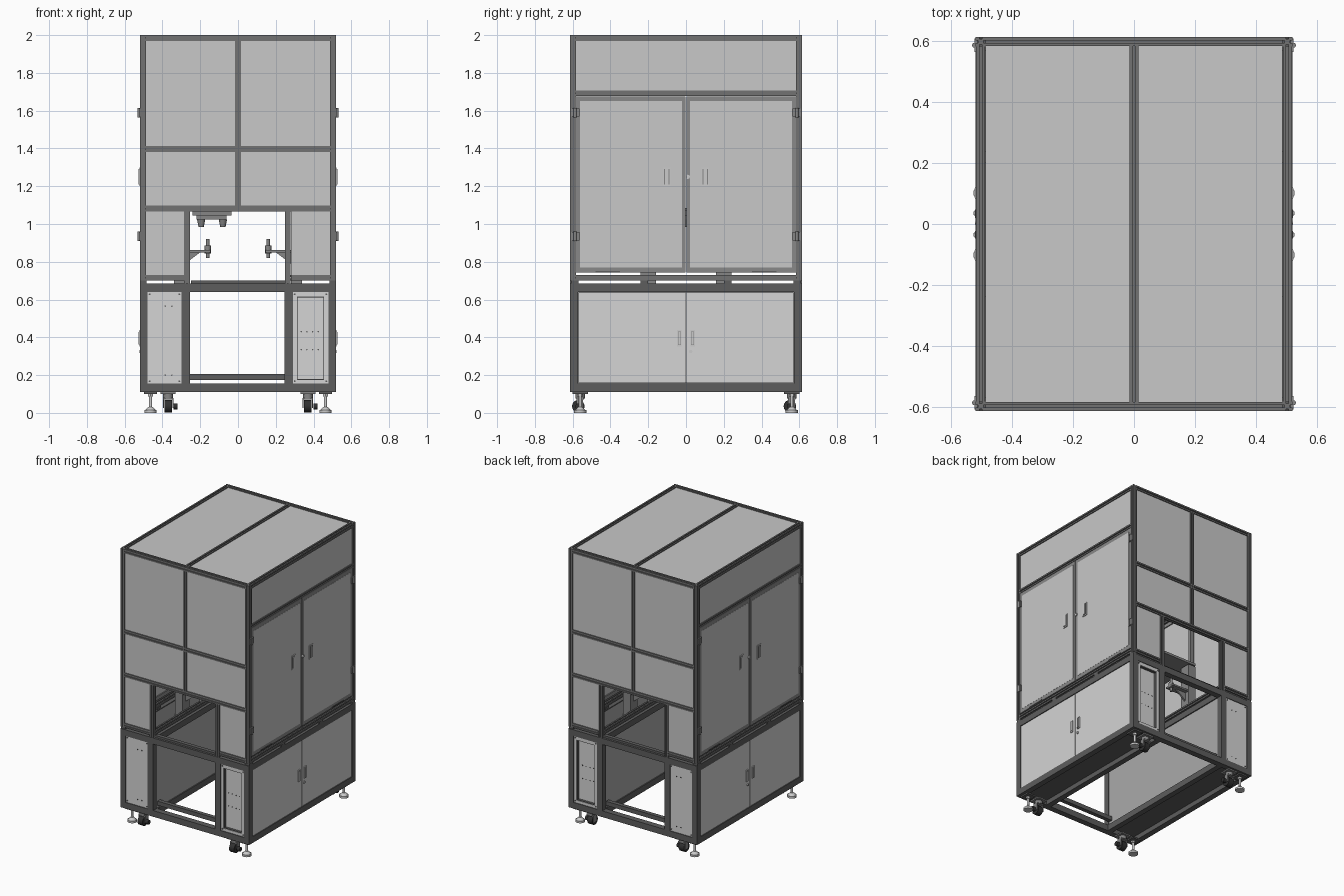
import bpy, bmesh, math
from mathutils import Matrix, Vector

if "Cube" in bpy.data.objects:
    bpy.data.objects.remove(bpy.data.objects["Cube"])

COL = {"base_steel": 0.11, "upper_profile": 0.17, "door_border": 0.25, "panel_grey": 0.58,
       "cabinet_light": 0.66, "wall_grey": 0.40, "rubber_black": 0.03, "bright_metal": 0.60,
       "machine_grey": 0.24}
MATS = {}
for n, v in COL.items():
    MATS[n] = bpy.data.materials.new(n)
    MATS[n].diffuse_color = (v, v, v, 1)

parts = {}


def get(name, mat):
    if name not in parts:
        parts[name] = (bmesh.new(), mat)
    return parts[name][0]


def box(name, mat, x0, x1, y0, y1, z0, z1):
    m = Matrix.Translation(((x0 + x1) / 2, (y0 + y1) / 2, (z0 + z1) / 2)) @ \
        Matrix.Diagonal((abs(x1 - x0), abs(y1 - y0), abs(z1 - z0), 1))
    bmesh.ops.create_cube(get(name, mat), size=1, matrix=m)


def cyl(name, mat, loc, r1, depth, axis='Z', r2=None, seg=20):
    rot = {'Z': Matrix(), 'X': Matrix.Rotation(math.pi / 2, 4, 'Y'),
           'Y': Matrix.Rotation(-math.pi / 2, 4, 'X')}[axis]
    bmesh.ops.create_cone(get(name, mat), cap_ends=True, segments=seg, radius1=r1,
                          radius2=r1 if r2 is None else r2, depth=depth,
                          matrix=Matrix.Translation(loc) @ rot)


def prism(name, mat, pts, vec):
    bm = get(name, mat)
    f = bm.faces.new([bm.verts.new(p) for p in pts])
    g = bmesh.ops.extrude_face_region(bm, geom=[f])
    bmesh.ops.translate(bm, vec=vec, verts=[e for e in g['geom'] if isinstance(e, bmesh.types.BMVert)])


def rail(name, axis, a, b, c1, c2, w=0.03):
    """Slotted extrusion along an axis; c1, c2 centre on the other two axes."""
    h, g, d = w / 2, 0.004, 0.007
    side = [(-h, h), (-g, h), (-g, h - d), (g, h - d), (g, h)]
    pts = []
    for k in range(4):
        c, s = round(math.cos(-k * math.pi / 2)), round(math.sin(-k * math.pi / 2))
        for u, v in side:
            u, v = c1 + u * c - v * s, c2 + u * s + v * c
            pts.append({'X': (a, u, v), 'Y': (u, a, v), 'Z': (u, v, a)}[axis])
        pts[-5:] = pts[-5:]
    i = 'XYZ'.index(axis)
    vec = Vector((0, 0, 0))
    vec[i] = b - a
    # side list runs corner to slot edge, so each corner appears once
    prism(name, "upper_profile", pts, vec)


X, Y = 0.52, 0.615

# base frame: steel tubes
for sx in (-1, 1):
    for sy in (-1, 1):
        box("base_corner_posts", "base_steel", sx * X, sx * 0.478, sy * Y, sy * 0.572, 0.11, 0.685)
    for z0, z1 in ((0.11, 0.155), (0.64, 0.685)):
        box("base_side_beams", "base_steel", sx * X, sx * 0.478, -0.572, 0.572, z0, z1)
        box("base_inner_beams", "base_steel", sx * 0.29, sx * 0.25, -0.572, 0.572, z0, z1)
    box("base_floor_plates", "base_steel", sx * 0.478, sx * 0.29, -0.572, 0.572, 0.145, 0.152)
    box("base_table_plates", "base_steel", sx * 0.478, sx * 0.29, -0.572, 0.572, 0.665, 0.68)
    box("tunnel_walls", "wall_grey", sx * 0.265, sx * 0.258, -0.572, 0.572, 0.155, 0.64)
for sy in (-1, 1):
    for z0, z1 in ((0.11, 0.155), (0.64, 0.685)):
        box("base_end_beams", "base_steel", -0.478, 0.478, sy * Y, sy * 0.572, z0, z1)
    box("base_end_lip", "base_steel", -0.25, 0.25, sy * 0.60, sy * 0.572, 0.685, 0.70)
    box("tunnel_cross_bars", "base_steel", -0.255, 0.25, sy * 0.565, sy * 0.535, 0.175, 0.205)
    box("base_inner_posts", "base_steel", -0.30, -0.255, sy * Y, sy * 0.572, 0.155, 0.64)
    box("base_inner_posts", "base_steel", 0.245, 0.29, sy * Y, sy * 0.572, 0.155, 0.64)

# base end panels: plain one on -x, recessed tray on +x
for sy in (-1, 1):
    box("plain_end_panel", "cabinet_light", -0.478, -0.30, sy * 0.61, sy * 0.604, 0.155, 0.64)
    for x in (-0.385, -0.35):
        for z in (0.2, 0.565):
            cyl("panel_screws", "base_steel", (x, sy * 0.61, z), 0.004, 0.004, 'Y', seg=8)
    for x in (-0.468, -0.31, 0.30, 0.468):
        for z in (0.168, 0.628):
            cyl("panel_screws", "base_steel", (x, sy * 0.61, z), 0.005, 0.006, 'Y', seg=8)
    for a, b, c, d in ((0.29, 0.312, 0.155, 0.64), (0.456, 0.478, 0.155, 0.64),
                       (0.312, 0.456, 0.155, 0.175), (0.312, 0.456, 0.615, 0.64)):
        box("tray_rim", "cabinet_light", a, b, sy * 0.61, sy * 0.58, c, d)
    for a, b, c, d in ((0.312, 0.316, 0.175, 0.615), (0.452, 0.456, 0.175, 0.615),
                       (0.316, 0.452, 0.175, 0.179), (0.316, 0.452, 0.611, 0.615)):
        box("tray_seam", "base_steel", a, b, sy * 0.606, sy * 0.58, c, d)
    box("tray_back", "cabinet_light", 0.312, 0.456, sy * 0.588, sy * 0.58, 0.175, 0.615)
    for z in (0.335, 0.43):
        for x in (0.335, 0.365, 0.395, 0.425):
            cyl("panel_screws", "base_steel", (x, sy * 0.588, z), 0.004, 0.004, 'Y', seg=8)

# upper frame: slotted extrusions
px, py = X - 0.016, Y - 0.016
for sx in (-1, 1):
    for sy in (-1, 1):
        rail("upper_corner_posts", 'Z', 0.70, 2.0, sx * px, sy * py, 0.032)
    for z in (0.715, 1.692, 1.985):
        rail("upper_side_rails", 'Y', -0.584, 0.584, sx * px, z)
    for y in (-0.59, -0.22, 0.22, 0.59):
        box("upper_spacer_pads", "base_steel", sx * X, sx * 0.485, y - 0.02, y + 0.02, 0.685, 0.70)
    rail("upper_inner_rails", 'Y', -0.584, 0.584, sx * 0.268, 0.715)
    box("side_top_panel", "panel_grey", sx * 0.512, sx * 0.504, -0.584, 0.584, 1.705, 1.97)
for sy in (-1, 1):
    for z in (1.082, 1.397, 1.985):
        rail("upper_end_rails", 'X', -0.488, 0.488, sy * py, z)
    rail("upper_end_rails", 'X', -0.488, -0.285, sy * py, 0.715)
    rail("upper_end_rails", 'X', 0.28, 0.488, sy * py, 0.715)
    rail("upper_center_posts", 'Z', 1.097, 1.97, 0, sy * py)
    rail("upper_inner_posts", 'Z', 0.685, 1.067, -0.27, sy * py)
    rail("upper_inner_posts", 'Z', 0.685, 1.067, 0.263, sy * py)
    for sx in (-1, 1):
        for z0, z1 in ((1.097, 1.382), (1.412, 1.97)):
            box("end_panels", "panel_grey", sx * 0.015, sx * 0.488, sy * 0.607, sy * 0.60, z0, z1)
        box("end_low_panels", "panel_grey", sx * 0.28, sx * 0.488, sy * 0.607, sy * 0.60, 0.73, 1.067)

# roof
rail("roof_center_rail", 'Y', -0.584, 0.584, 0, 1.985)
for sx in (-1, 1):
    box("roof_panels", "panel_grey", sx * 0.015, sx * 0.488, -0.584, 0.584, 1.985, 1.993)


def handle(sx, y, z, h, w):
    """Framed pull handle standing on the door face."""
    box("handle_plates", "bright_metal", sx * 0.516, sx * 0.522, y - w / 2, y + w / 2, z - h / 2, z + h / 2)
    box("handle_recess", "machine_grey", sx * 0.52, sx * 0.5235, y - w * .36, y + w * .36, z - h * .42, z + h * .42)
    box("handle_grips", "bright_metal", sx * 0.522, sx * 0.527, y - w * .22, y + w * .22, z - h * .4, z + h * .4)


# doors on both long sides
for sx in (-1, 1):
    for sy in (-1, 1):
        # upper door: sheet inside a border
        box("upper_door_sheets", "panel_grey", sx * 0.517, sx * 0.508, sy * 0.022, sy * 0.56, 0.77, 1.65)
        for a, b, c, d in ((0.002, 0.022, 0.742, 1.676), (0.56, 0.584, 0.742, 1.676),
                           (0.022, 0.56, 0.742, 0.77), (0.022, 0.56, 1.65, 1.676)):
            box("upper_door_borders", "door_border", sx * 0.516, sx * 0.50, sy * a, sy * b, c, d)
        handle(sx, sy * 0.102, 1.25, 0.10, 0.04)
        for z in (0.935, 1.59):
            box("hinge_leaves", "machine_grey", sx * 0.514, sx * 0.524, sy * 0.565, sy * 0.61, z - 0.022, z + 0.022)
            cyl("hinge_pins", "machine_grey", (sx * 0.524, sy * 0.587, z), 0.008, 0.05)
        box("door_bottom_strips", "base_steel", sx * 0.512, sx * 0.519, sy * 0.35, sy * 0.48, 0.744, 0.75)
        # lower cabinet door
        box("lower_doors", "cabinet_light", sx * 0.516, sx * 0.505, sy * 0.003, sy * 0.57, 0.157, 0.638)
        handle(sx, sy * 0.035, 0.395, 0.085, 0.024)
    box("lower_door_gap", "base_steel", sx * 0.51, sx * 0.503, -0.004, 0.004, 0.157, 0.638)
    cyl("door_locks", "bright_metal", (sx * 0.518, 0.01, 1.25), 0.011, 0.01, 'X')
    cyl("door_locks", "bright_metal", (sx * 0.518, 0.025, 0.325), 0.009, 0.008, 'X')

# casters and levelling feet
for sx in (-1, 1):
    for sy in (-1, 1):
        x, y = sx * 0.37, sy * 0.56
        box("caster_plates", "machine_grey", x - 0.04, x + 0.04, y - 0.04, y + 0.04, 0.10, 0.11)
        cyl("caster_swivels", "machine_grey", (x, y, 0.088), 0.026, 0.025)
        for k in (-1, 1):
            box("caster_forks", "machine_grey", x + k * 0.022, x + k * 0.028, y - 0.02, y + 0.016, 0.025, 0.08)
        box("caster_forks", "machine_grey", x - 0.028, x + 0.028, y - 0.02, y + 0.02, 0.07, 0.08)
        cyl("caster_wheels", "rubber_black", (x, y - 0.01, 0.035), 0.033, 0.04, 'X', seg=28)
        cyl("caster_brakes", "rubber_black", (x + 0.04, y - 0.01, 0.035), 0.016, 0.022, 'X')
        x = sx * 0.463
        cyl("foot_pads", "bright_metal", (x, y, 0.007), 0.032, 0.014)
        cyl("foot_cones", "bright_metal", (x, y, 0.023), 0.028, 0.018, r2=0.011)
        cyl("foot_stems", "bright_metal", (x, y, 0.07), 0.008, 0.08)
        cyl("foot_nuts", "bright_metal", (x, y, 0.094), 0.016, 0.014, seg=6)
        box("foot_brackets", "base_steel", x - 0.035, x + 0.035, y - 0.04, y + 0.04, 0.10, 0.11)

# inner machine: columns, gusseted arms with pins, overhead tool head
for sx in (-1, 1):
    for y in (-0.2, 0.2):
        box("inner_columns", "machine_grey", sx * 0.34, sx * 0.28, y - 0.04, y + 0.04, 0.68, 1.06)
        box("arm_plates", "machine_grey", sx * 0.28, sx * 0.145, y - 0.035, y + 0.035, 0.85, 0.862)
        prism("arm_gussets", "machine_grey", [(sx * 0.28, y - 0.006, 0.79), (sx * 0.20, y - 0.006, 0.85),
              (sx * 0.28, y - 0.006, 0.85)], (0, 0.012, 0))
        cyl("arm_pins", "machine_grey", (sx * 0.16, y, 0.87), 0.009, 0.10)
        cyl("arm_pin_collars", "machine_grey", (sx * 0.16, y, 0.865), 0.017, 0.04)
box("head_beam", "machine_grey", -0.34, 0.34, -0.24, 0.24, 1.068, 1.085)
box("head_plate", "machine_grey", -0.24, -0.035, -0.10, 0.10, 1.045, 1.068)
box("head_block", "machine_grey", -0.22, -0.06, -0.06, 0.06, 1.025, 1.045)
for x in (-0.195, -0.08):
    cyl("head_nozzles", "machine_grey", (x, 0, 1.005), 0.014, 0.04, r2=0.022)

# finish: make one object per part
for name, (bm, mat) in parts.items():
    bmesh.ops.recalc_face_normals(bm, faces=bm.faces)
    me = bpy.data.meshes.new(name)
    bm.to_mesh(me)
    bm.free()
    me.materials.append(MATS[mat])
    ob = bpy.data.objects.new(name, me)
    bpy.context.collection.objects.link(ob)
    ob.select_set(True)
    bpy.context.view_layer.objects.active = ob
bpy.ops.object.shade_smooth_by_angle(angle=math.radians(30))

for m in bpy.data.materials:
    if m.users and not m.is_grease_pencil:
        m.use_nodes = True
        m.node_tree.nodes["Principled BSDF"].inputs["Base Color"].default_value = m.diffuse_color
